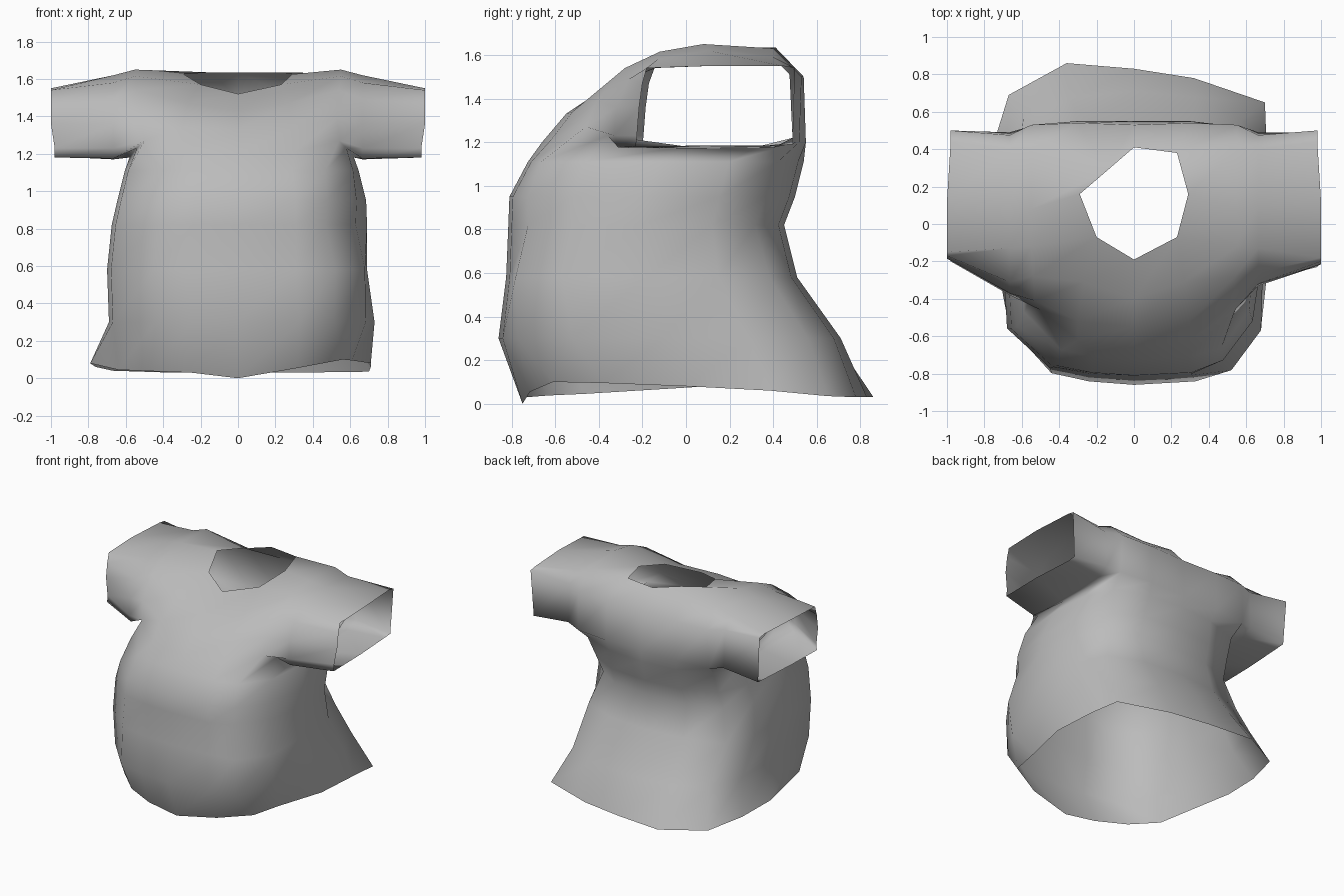
import bpy, bmesh

if "Cube" in bpy.data.objects:
    bpy.data.objects.remove(bpy.data.objects["Cube"])

cloth = bpy.data.materials.new("grey cloth")
cloth.diffuse_color = (0.5, 0.5, 0.5, 1)
cloth.use_nodes = True
cloth.node_tree.nodes["Principled BSDF"].inputs["Base Color"].default_value = cloth.diffuse_color

# Half outline of the torso: (share of half width, share of depth from front to back)
OUTLINE = [(0, 0), (.45, .012), (.74, .04), (.97, .2), (1, .48),
           (1, .72), (.94, .915), (.45, .98), (0, 1)]
# Torso levels: z, left half width, right half width, front y, back y,
# pinch behind the side, dent in the right front corner
LEVELS = [(0, .72, .71, -.75, .83, 0, 0), (.3, .69, .73, -.86, .71, .16, .025),
          (.58, .70, .69, -.825, .51, .13, -.01), (.82, .675, .69, -.815, .45, .25, .04),
          (.95, .645, .685, -.81, .50, .21, .03), (1.11, .605, .645, -.725, .54, .1, .01)]
HEM_Z = {1: [0, .055, .10, .095, .08, .06, .035, .03, .03],
         -1: [0, .03, .038, .045, .08, .06, .04, .03, .03]}
# Hem points that stray from the outline
HEM_XY = {1: {1: (.32, -.715), 2: (.56, -.61), 3: (.61, -.38), 6: (.70, .65), 7: (.32, .78)},
          -1: {2: (.47, -.63), 3: (.64, -.47), 4: (.79, .1), 5: (.76, .4),
               6: (.67, .69), 7: (.36, .86)}}

# Torso top, dipping around the armpit
TOP = [(0, -.66, 1.2), (.3, -.62, 1.21), (.5, -.46, 1.27), (.54, -.36, 1.23), (.58, 0, 1.18),
       (.58, .33, 1.18), (.56, .52, 1.2), (.3, .55, 1.2), (0, .55, 1.2)]
# Yoke columns, running from the chest over the shoulder to the back
CENTRE = [(0, -.55, 1.33), (0, -.40, 1.43), (0, -.19, 1.52), None,
          (0, .41, 1.635), (0, .53, 1.5)]
NECK_SIDE = [(.3, -.52, 1.34), (.27, -.31, 1.47), (.23, -.07, 1.57),
             (.29, .16, 1.625), (.23, .38, 1.635), (.3, .54, 1.5)]
SHOULDER = [(.53, -.41, 1.39), (.54, -.28, 1.54), (.55, -.12, 1.615),
            (.55, .08, 1.65), (.55, .40, 1.63), (.55, .53, 1.5)]
# Sleeve sections (y, z), starting at the front of the armpit
MID = [(-.33, 1.23), (-.32, 1.36), (-.26, 1.49), (-.13, 1.58), (.1, 1.62), (.40, 1.59),
       (.475, 1.51), (.49, 1.22), (.40, 1.175), (0, 1.17), (-.31, 1.175)]
CUFF = [(-.225, 1.23), (-.215, 1.36), (-.2, 1.47), (-.18, 1.54), (.12, 1.55), (.44, 1.55),
        (.5, 1.54), (.49, 1.19), (.42, 1.185), (.1, 1.185), (-.23, 1.18)]

bm = bmesh.new()


def build_half(s):
    def vert(p):
        return p and bm.verts.new((s * p[0], p[1], p[2]))

    def quad(*vs):
        vs = [v for v in vs if v]
        if len(vs) > 2:
            bm.faces.new(vs if s > 0 else vs[::-1])

    # Torso rings from hem to armpit
    rings = []
    for n, (z, left, right, front, back, pinch, dent) in enumerate(LEVELS):
        w = right if s > 0 else left
        pinch *= 1 if s > 0 else .55
        pts = []
        for i, (fx, fy) in enumerate(OUTLINE):
            if s < 0 and i in (1, 2):
                fx -= .1                             # rounder left front corner
            x, y = w * fx, front + (back - front) * fy
            if i == 6:
                x, y = x * (1 - pinch), y - pinch * .1
            elif i == 5:
                x, y = x * (1 - pinch * .2), y + pinch * .1
            elif i in (2, 3) and s > 0:
                x, y = x - dent, y + dent
            if n == 0:
                x, y = HEM_XY[s].get(i, (x, y))
            pts.append((x, y, HEM_Z[s][i] if n == 0 else z))
        rings.append([vert(p) for p in pts])
    wide = .04 if s > 0 else 0
    top = [vert((x + wide * (2 <= i <= 5), y, z)) for i, (x, y, z) in enumerate(TOP)]
    rings.append(top)
    for a, b in zip(rings, rings[1:]):
        for i in range(len(a) - 1):
            quad(a[i], a[i + 1], b[i + 1], b[i])

    # Yoke with the neck opening left out
    neck = list(NECK_SIDE)
    if s < 0:
        neck[2], neck[4] = (.2, -.07, 1.57), (.15, .28, 1.635)
    cols = []
    for k, col in enumerate((CENTRE, neck, SHOULDER)):
        cols.append([top[k]] + [vert(p) for p in col] + [top[8 - k]])
    for k in (0, 1):
        for r in range(7):
            if k == 0 and r in (3, 4):
                continue
            quad(cols[k][r], cols[k + 1][r], cols[k + 1][r + 1], cols[k][r + 1])

    # Sleeve grown from the armhole loop, fuller at the left front
    full = .05 if s < 0 else 0
    loops = [cols[2] + [top[5], top[4], top[3]],
             [vert((.665, y - full * (y < -.2), z)) for y, z in MID],
             [vert((1 - .02 * (y > .4) - .02 * (z < 1.3),
                    y + full * .6 * (y < -.15), z)) for y, z in CUFF]]
    for a, b in zip(loops, loops[1:]):
        for i in range(len(a)):
            j = (i + 1) % len(a)
            quad(a[i], b[i], b[j], a[j])


build_half(1)
build_half(-1)
bmesh.ops.remove_doubles(bm, verts=bm.verts, dist=.0005)
for f in bm.faces:
    f.smooth = True

mesh = bpy.data.meshes.new("shirt")
bm.to_mesh(mesh)
bm.free()
mesh.materials.append(cloth)
shirt = bpy.data.objects.new("shirt", mesh)
bpy.context.collection.objects.link(shirt)
